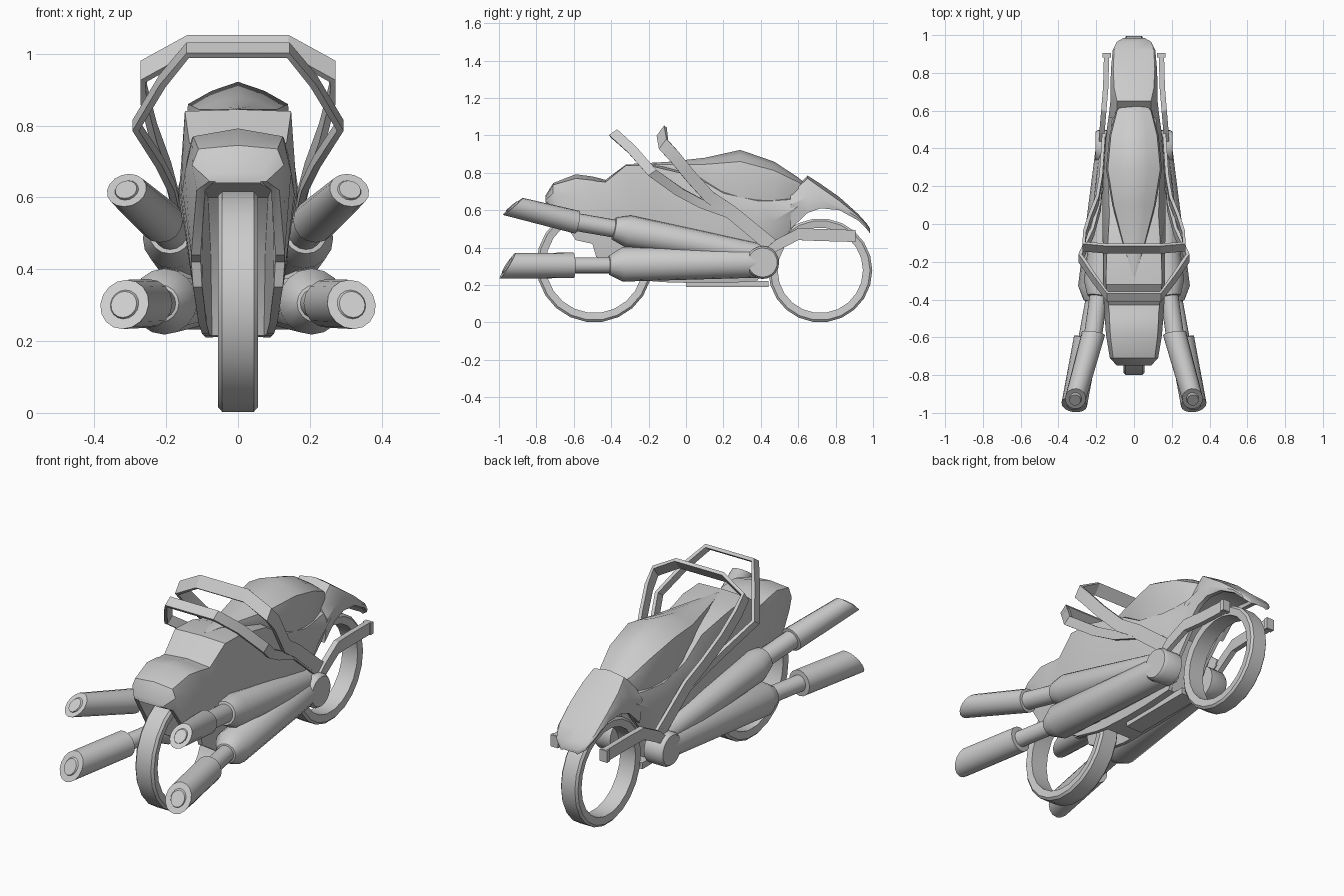
import bpy, bmesh
from math import sin, cos, pi
from mathutils import Vector as V


def finish(name, bm, mirror=False, angle=35):
    bmesh.ops.recalc_face_normals(bm, faces=bm.faces[:])
    me = bpy.data.meshes.new(name)
    bm.to_mesh(me)
    bm.free()
    ob = bpy.data.objects.new(name, me)
    bpy.context.collection.objects.link(ob)
    bpy.ops.object.select_all(action='DESELECT')
    ob.select_set(True)
    bpy.context.view_layer.objects.active = ob
    bpy.ops.object.shade_smooth_by_angle(angle=angle * pi / 180)
    if mirror:
        ob.modifiers.new("mirror", 'MIRROR').use_mirror_merge = False
    return ob


def skin(name, rings, mirror=False, closed=False, angle=35):
    """Join equal closed rings into a skin, capping the ends."""
    bm = bmesh.new()
    vs = [[bm.verts.new(p) for p in r] for r in rings]
    n = len(vs[0])
    pairs = list(zip(vs, vs[1:])) + ([(vs[-1], vs[0])] if closed else [])
    for a, b in pairs:
        for i in range(n):
            j = (i + 1) % n
            bm.faces.new((a[i], a[j], b[j], b[i]))
    if not closed:
        bm.faces.new(vs[0])
        bm.faces.new(vs[-1])
    return finish(name, bm, mirror, angle)


def shell(name, rows, angle=35):
    """Loft arched sections: y, top, shoulder x/z, widest x/z, lower x/z, inner roof z."""
    rings = []
    for y, zt, xs, zs, xm, zm, xb, zb, zi in rows:
        xi = xb * 0.8
        half = [(xs, zs), (xm, zm), (xb, zb), (xi, zb), (xi * 0.95, zi)]
        ring = [(0, y, zt)] + [(x, y, z) for x, z in half]
        rings.append(ring + [(-x, y, z) for x, z in reversed(half)])
    return skin(name, rings, angle=angle)


def pipe(name, knots, seg=16):
    """Round pipe; knots are (x, y, z, radius, slant)."""
    a, b = V(knots[0][:3]), V(knots[-1][:3])
    d = (b - a).normalized()
    u = d.cross(V((0, 0, 1))).normalized()
    w = u.cross(d)
    rings = []
    for x, y, z, r, slant in knots:
        rings.append([V((x, y, z)) + u * r * cos(t) + w * r * sin(t) - d * slant * r * sin(t)
                      for t in (2 * pi * i / seg for i in range(seg))])
    return skin(name, rings, mirror=True)


def strip(name, pts, width, thick, mirror=False):
    """Flat bar along points; width is the half-width vector."""
    pts, w = [V(p) for p in pts], V(width)
    rings = []
    for i, p in enumerate(pts):
        t = pts[min(i + 1, len(pts) - 1)] - pts[max(i - 1, 0)]
        n = t.cross(w).normalized() * thick
        rings.append([p + w + n, p + w - n, p - w - n, p - w + n])
    return skin(name, rings, mirror, angle=20)


def wheel(name, y, r, hw, seg=22):
    prof = [(r - .05, -hw * .9), (r - .012, -hw), (r, -hw * .8),
            (r, hw * .8), (r - .012, hw), (r - .05, hw * .9)]
    rings = [[(x, y + q * cos(t), r + q * sin(t)) for q, x in prof]
             for t in (2 * pi * i / seg for i in range(seg))]
    return skin(name, rings, closed=True)


def box(name, c, s, mirror=False):
    bm = bmesh.new()
    bmesh.ops.create_cube(bm, size=1)
    for v in bm.verts:
        v.co = V([c[i] + v.co[i] * s[i] for i in range(3)])
    return finish(name, bm, mirror)


# Hubless wheels
wheel("tail_wheel", -.49, .31, .055)
wheel("nose_wheel", .718, .278, .05)

# Main body with a wheel well under the tail
shell("body", [
    (-.75, .68, .07, .67, .09, .655, .08, .645, .64),
    (-.71, .745, .11, .735, .128, .69, .115, .62, .64),
    (-.59, .792, .125, .77, .148, .67, .13, .44, .64),
    (-.50, .78, .13, .76, .155, .62, .13, .42, .635),
    (-.48, .775, .13, .755, .157, .61, .125, .35, .63),
    (-.43, .762, .135, .75, .16, .60, .12, .32, .62),
    (-.32, .845, .148, .84, .165, .60, .11, .25, .60),
    (-.18, .845, .146, .835, .165, .60, .10, .22, .45),
    (-.12, .84, .14, .82, .165, .60, .095, .215, .216),
    (.05, .82, .13, .78, .168, .62, .09, .21, .211),
    (.20, .76, .135, .69, .165, .58, .09, .21, .211),
    (.38, .70, .135, .65, .155, .55, .09, .22, .221),
    (.46, .68, .125, .65, .15, .54, .09, .38, .50),
    (.60, .68, .11, .66, .13, .62, .10, .54, .60)])

# Nose cowl arching over the wheel
shell("nose_cowl", [
    (.56, .69, .09, .69, .135, .63, .12, .50, .58),
    (.65, .785, .09, .77, .125, .67, .12, .585, .61),
    (.72, .74, .105, .72, .125, .66, .12, .61, .63),
    (.82, .67, .11, .65, .122, .62, .115, .60, .615),
    (.92, .58, .105, .57, .113, .56, .107, .545, .555),
    (.965, .53, .085, .525, .09, .515, .085, .50, .505),
    (.985, .50, .05, .497, .055, .49, .05, .475, .48)])

# Faceted canopy bulge
rings = []
for y, zt, w, zb in [(-.28, .848, .006, .83), (-.1, .858, .06, .80), (.1, .88, .115, .72),
                     (.29, .922, .148, .64), (.47, .86, .13, .645), (.6, .775, .095, .66),
                     (.66, .72, .04, .68)]:
    h = zt - zb
    half = [(w * .5, zt - h * .09), (w * .94, zt - h * .22), (w, zt - h * .5), (w * .9, zb)]
    rings.append([(0, y, zt)] + [(x, y, z) for x, z in half] + [(-x, y, z) for x, z in half[::-1]])
skin("canopy", rings)

# Belly plate
box("belly_plate", (0, .22, .205), (.10, .44, .034))

# Exhausts: chamber, neck and slash-cut muffler, two per side
pipe("lower_exhaust", [
    (.12, .42, .32, .08, 0), (.205, -.34, .31, .092, 0), (.216, -.41, .305, .052, 0),
    (.216, -.412, .305, .043, 0), (.25, -.598, .305, .043, 0), (.25, -.60, .305, .068, 0),
    (.316, -.955, .302, .068, .62), (.316, -.955, .302, .04, .62), (.318, -.963, .302, .036, .62)])
pipe("upper_exhaust", [
    (.12, .40, .36, .06, 0), (.18, -.31, .487, .086, 0), (.188, -.385, .502, .06, 0),
    (.188, -.387, .502, .048, 0), (.215, -.578, .535, .048, 0), (.215, -.58, .535, .062, 0),
    (.31, -.925, .62, .055, .8), (.31, -.925, .62, .033, .8), (.312, -.933, .622, .03, .8)])

# Pivot discs where arms, bars and exhausts meet
pipe("pivot_disc", [(.10, .41, .32, .088, 0), (.19, .41, .32, .088, 0), (.205, .41, .32, .078, 0)], 20)

# Swing arms holding the nose wheel
strip("swing_arm", [(.17, .40, .34), (.17, .48, .41), (.16, .60, .472),
                    (.15, .72, .467), (.145, .90, .462)], (0, 0, .032), .014, True)
box("arm_end", (.145, .893, .462), (.045, .025, .062), True)

# Overhead hoops
for name, half, width in [
    ("tall_hoop", [(.14, -.13, 1.02), (.265, -.12, .95), (.262, -.06, .885), (.235, .025, .78),
                   (.195, .125, .67), (.175, .24, .595), (.16, .46, .415)], (0, .02, .027)),
    ("rear_hoop", [(.14, -.385, 1.01), (.21, -.29, .925), (.285, -.18, .80), (.22, -.04, .70),
                   (.185, .09, .63), (.172, .24, .575), (.16, .45, .40)], (0, .022, .015))]:
    full = [(-x, y, z) for x, y, z in reversed(half)] + half
    strip(name, full, width, .009)
